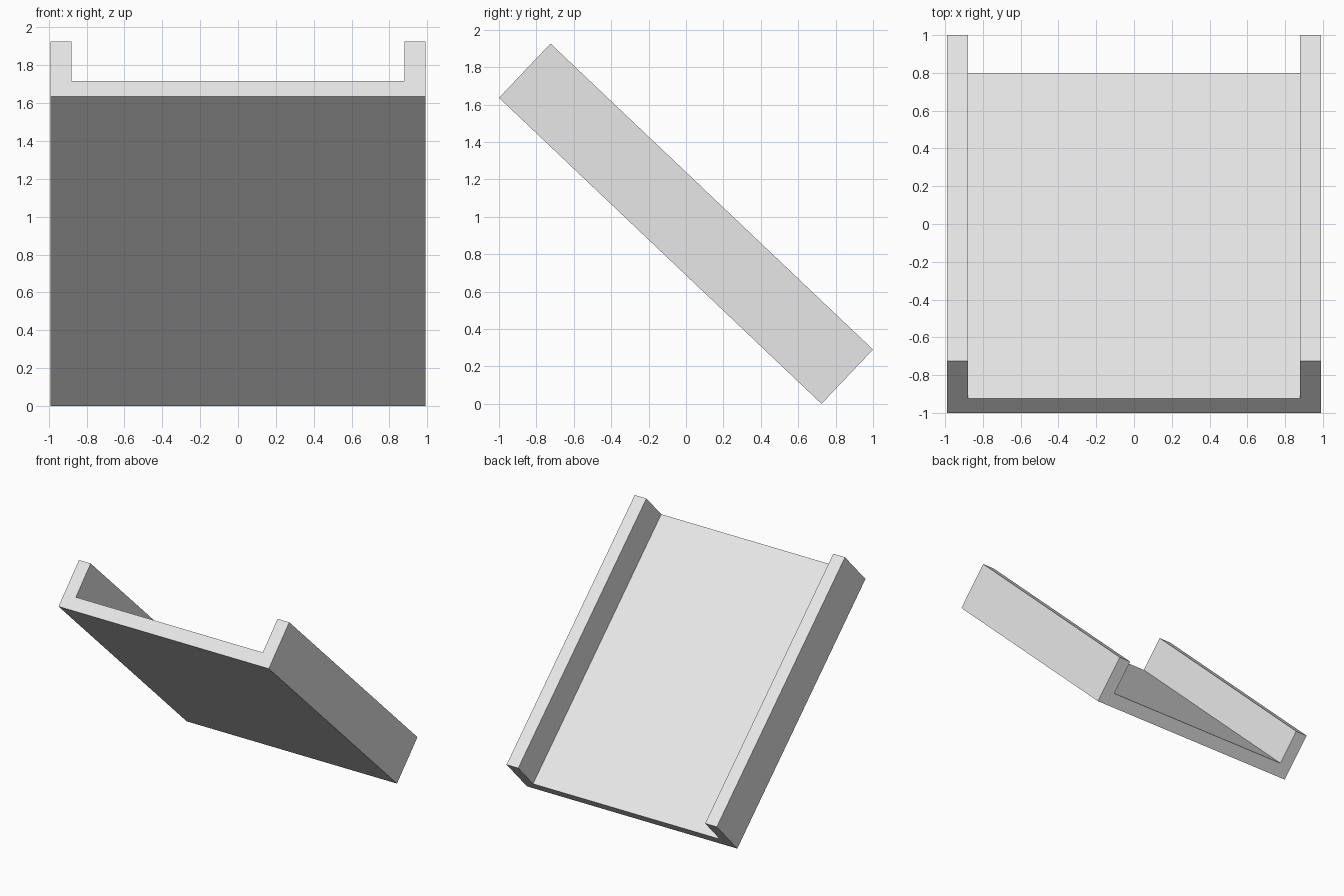
import bpy, bmesh, math
from mathutils import Matrix, Vector

cube = bpy.data.objects.get("Cube")
if cube:
    bpy.data.objects.remove(cube, do_unlink=True)

# Plain grey material
grey = bpy.data.materials.new("light_grey")
grey.use_nodes = True
colour = (0.8, 0.8, 0.8, 1)
grey.diffuse_color = colour
grey.node_tree.nodes["Principled BSDF"].inputs["Base Color"].default_value = colour

# Overall sizes of the tilted channel
half_width, wall, floor = 0.99, 0.11, 0.11
height, length, tilt = 0.40, 2.377, math.radians(43.5)
inner = half_width - wall

# U-shaped cross-section, mirrored from its right half
half = [(half_width, 0), (half_width, height), (inner, height), (inner, floor)]
profile = half + [(-x, z) for x, z in reversed(half)]

# Extrude the section along the slope, centre it and tilt it
bm = bmesh.new()
end = bm.faces.new([bm.verts.new((x, -length / 2, z - height / 2)) for x, z in profile])
swept = bmesh.ops.extrude_face_region(bm, geom=[end], use_keep_orig=True)
moved = [v for v in swept["geom"] if isinstance(v, bmesh.types.BMVert)]
bmesh.ops.translate(bm, verts=moved, vec=(0, length, 0))
bmesh.ops.recalc_face_normals(bm, faces=bm.faces)
bmesh.ops.rotate(bm, verts=bm.verts, cent=Vector(), matrix=Matrix.Rotation(-tilt, 3, "X"))
lowest = min(v.co.z for v in bm.verts)
bmesh.ops.translate(bm, verts=bm.verts, vec=(0, 0, -lowest))

mesh = bpy.data.meshes.new("sloped_channel")
bm.to_mesh(mesh)
bm.free()
mesh.materials.append(grey)
bpy.context.collection.objects.link(bpy.data.objects.new("sloped_channel", mesh))
